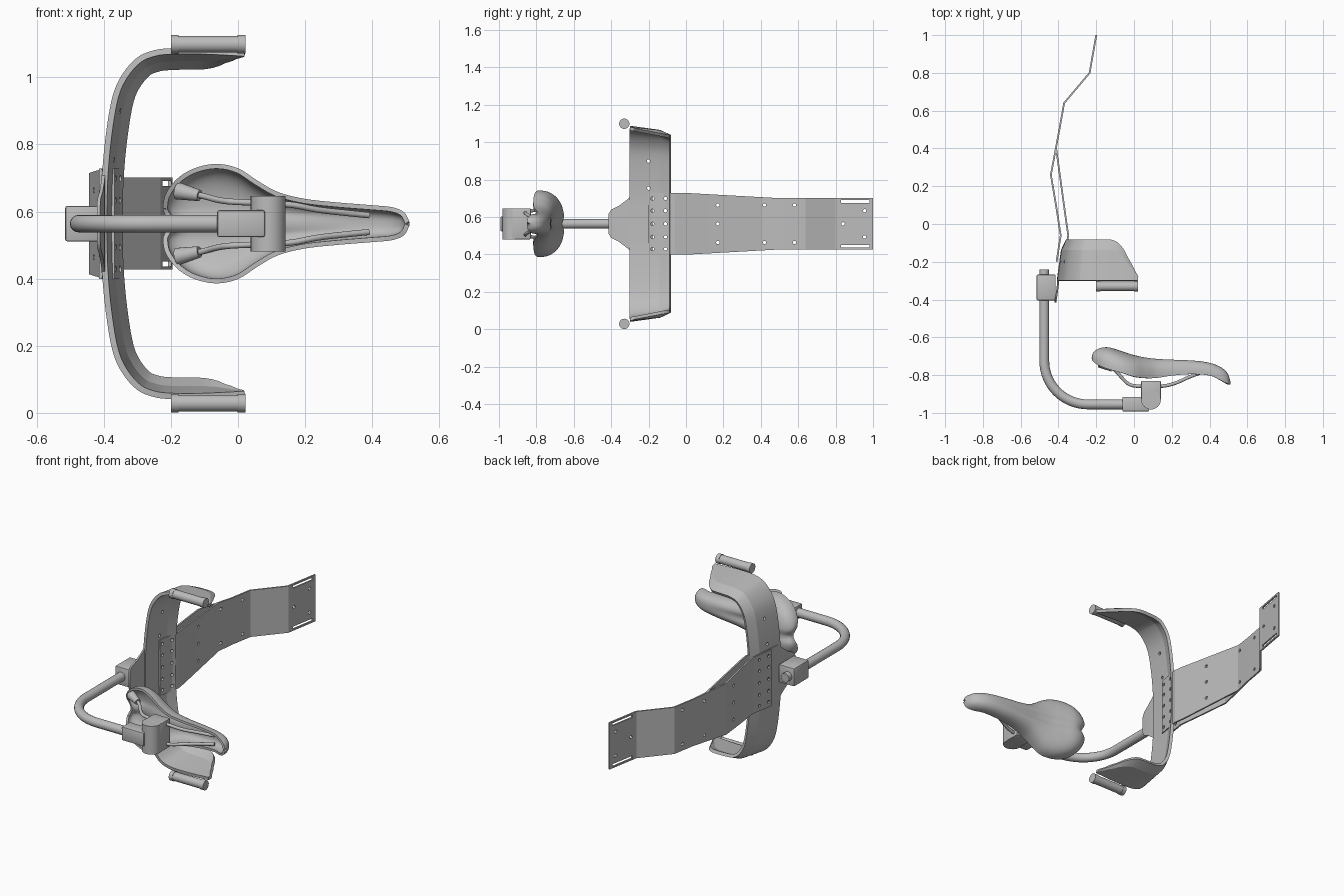
import bpy, bmesh, math
from mathutils import Vector, Matrix

if "Cube" in bpy.data.objects:
    bpy.data.objects.remove(bpy.data.objects["Cube"], do_unlink=True)

C = 0.564  # height of the mirror plane
GREY = bpy.data.materials.new("satin grey")
GREY.use_nodes = True
GREY.diffuse_color = (0.5, 0.5, 0.5, 1)
GREY.node_tree.nodes["Principled BSDF"].inputs["Base Color"].default_value = (0.5, 0.5, 0.5, 1)


def link(name, data):
    ob = bpy.data.objects.new(name, data)
    bpy.context.collection.objects.link(ob)
    return ob


def finish(ob, angle=35):
    """Apply modifiers, give the material and shade smooth with sharp edges."""
    dg = bpy.context.evaluated_depsgraph_get()
    me = bpy.data.meshes.new_from_object(ob.evaluated_get(dg))
    name = ob.name
    bpy.data.objects.remove(ob, do_unlink=True)
    ob = link(name, me)
    me.materials.clear()
    me.materials.append(GREY)
    bpy.ops.object.select_all(action='DESELECT')
    ob.select_set(True)
    bpy.context.view_layer.objects.active = ob
    bpy.ops.object.shade_smooth_by_angle(angle=math.radians(angle))
    return ob


def from_bm(name, bm):
    bmesh.ops.recalc_face_normals(bm, faces=bm.faces)
    me = bpy.data.meshes.new(name)
    bm.to_mesh(me)
    bm.free()
    return link(name, me)


def sheet(name, rows, thick, offset=0.0):
    """Thick sheet through equal rows of points."""
    bm = bmesh.new()
    grid = [[bm.verts.new(p) for p in row] for row in rows]
    for a, b in zip(grid, grid[1:]):
        for i in range(len(a) - 1):
            bm.faces.new((a[i], a[i + 1], b[i + 1], b[i]))
    ob = from_bm(name, bm)
    mod = ob.modifiers.new("thickness", 'SOLIDIFY')
    mod.thickness, mod.offset = thick, offset
    mod.use_even_offset = True
    return ob


def box(name, x, y, z, bevel=0.006):
    bm = bmesh.new()
    bmesh.ops.create_cube(bm, size=1)
    for v in bm.verts:
        v.co = [r[0] + (r[1] - r[0]) * (k + 0.5) for r, k in zip((x, y, z), v.co)]
    ob = from_bm(name, bm)
    mod = ob.modifiers.new("edge", 'BEVEL')
    mod.width, mod.segments = bevel, 2
    return finish(ob)


def add_rod(bm, a, b, r, r2=None, n=32):
    a, b = Vector(a), Vector(b)
    turn = (b - a).to_track_quat('Z', 'Y').to_matrix().to_4x4()
    bmesh.ops.create_cone(bm, cap_ends=True, segments=n, radius1=r, radius2=r2 or r,
                          depth=(b - a).length, matrix=Matrix.Translation((a + b) / 2) @ turn)


def rod(name, a, b, r, r2=None):
    bm = bmesh.new()
    add_rod(bm, a, b, r, r2)
    return finish(from_bm(name, bm))


def tube(name, pts, r, kind='POLY'):
    cu = bpy.data.curves.new(name, 'CURVE')
    cu.dimensions, cu.bevel_depth, cu.bevel_resolution = '3D', r, 6
    cu.use_fill_caps = True
    sp = cu.splines.new(kind)
    sp.points.add(len(pts) - 1)
    for p, co in zip(sp.points, pts):
        p.co = (*co, 1)
    if kind == 'NURBS':
        sp.order_u, sp.use_endpoint_u, sp.resolution_u = 3, True, 8
    return finish(link(name, cu), 60)


def spline(pts, n):
    """Smooth curve through the points, n steps per span."""
    P = [Vector(p) for p in pts]
    P = [2 * P[0] - P[1]] + P + [2 * P[-1] - P[-2]]
    out = []
    for a, b, c, d in zip(P, P[1:], P[2:], P[3:]):
        for i in range(n):
            t = i / n
            out.append(0.5 * (2 * b + (c - a) * t + (2 * a - 5 * b + 4 * c - d) * t * t
                              + (3 * b - a - 3 * c + d) * t ** 3))
    return out + [P[-2]]


# Cutter for the screw holes and strap slots
bm = bmesh.new()
spots = [(y, k) for y in (-0.18, -0.11) for k in (-.135, -.07, 0, .07, .135)]
spots += [(y, k) for y in (0.17, 0.42, 0.58) for k in (-.1, .1)]
spots += [(0.17, 0), (0.84, 0), (0.955, -.07), (0.955, .07), (-0.2, .19), (-0.2, .335)]
for y, k in spots:
    add_rod(bm, (-0.6, y, C + k), (-0.1, y, C + k), 0.009, n=12)
for s in (-1, 1):
    bmesh.ops.create_cube(bm, size=1, matrix=Matrix.Translation((-0.2, 0.905, C + s * 0.12))
                          @ Matrix.Diagonal((0.4, 0.15, 0.015, 1)))
cutter = from_bm("hole_cutter", bm)
cutter.hide_render = True


def pierce(ob):
    mod = ob.modifiers.new("holes", 'BOOLEAN')
    mod.operation, mod.object, mod.solver = 'DIFFERENCE', cutter, 'EXACT'
    return finish(ob, 8)


# Bent back plates: long outer strap and short inner strap
def half_height(y):
    return 0.165 - 0.028 * min(max(y / 0.5, 0), 1)


def strap(name, path):
    rows = [[(x, y, C + s * half_height(y)) for s in (-1, 1)] for x, y in path]
    return pierce(sheet(name, rows, 0.009))


strap("outer_back_plate", [(-.41, -.2), (-.388, -.06), (-.413, .1), (-.44, .26), (-.395, .5),
                           (-.37, .64), (-.235, .8), (-.2, 1.0)])
strap("inner_back_plate", [(-.372, -.2), (-.348, -.06), (-.357, 0), (-.412, .4)])

# C shaped arm band with a bent rear lip and swept ends
half = [(.02, .518), (-.05, .522), (-.13, .525), (-.2, .524), (-.25, .518), (-.3, .497), (-.345, .447),
        (-.375, .38), (-.395, .265), (-.407, .135), (-.41, 0)]
upper = spline(half, 4)
path = upper + [Vector((p.x, -p.y)) for p in reversed(upper[:-1])]
rear = spline([(-.15, -.085), (-.1, -.092), (-.06, -.13), (-.02, -.205), (.02, -.28)], 8)


def rear_edge(p):
    if p.x <= rear[0].x:
        return rear[0].y
    return min(rear, key=lambda q: abs(q.x - p.x)).y


rows = []
for i, p in enumerate(path):
    t = (path[min(i + 1, len(path) - 1)] - path[max(i - 1, 0)]).normalized()
    inward = Vector((-t.y, t.x))
    w = rear_edge(p)
    f = (w + 0.3) / 0.215
    row = []
    for y, off in ((-.3, 0.01), (-.3 + .16 * f, .01 + .022 * f), (w, .01 + .048 * f)):
        q = p + inward * off
        row.append((q.x, y, C + q.y))
    rows.append(row)
pierce(sheet("arm_band", rows, 0.018))

# Grip tubes with end collars
for s, side in ((1, "upper"), (-1, "lower")):
    z = C + s * 0.535
    rod(side + "_grip", (-.195, -.33, z), (.018, -.33, z), 0.025)
    for x in (-.2, -.001):
        rod(side + "_grip_collar", (x, -.33, z), (x + .023, -.33, z), 0.0275)

# Flared mounting tab and clamp block
tab = [(-.416, -.415, .05), (-.414, -.4, .075), (-.408, -.36, .095), (-.403, -.32, .125),
       (-.4, -.28, .16), (-.388, -.18, .16)]
finish(sheet("mounting_tab", [[(x, y, C - h), (x, y, C + h)] for x, y, h in tab], 0.01))
box("clamp_block", (-.515, -.415), (-.405, -.268), (C - .053, C + .053))

# Bent support tube
bend = [(-.245 + .23 * math.cos(a), -.725 + .23 * math.sin(a), C)
        for a in (math.pi + k * math.pi / 32 for k in range(17))]
tube("support_tube", [(-.475, -.24, C)] + bend + [(-.04, -.955, C)], 0.026)

# Seat clamp
box("seat_clamp_block", (-.062, .08), (-.992, -.915), (C - .04, C + .04))
rod("seat_clamp_barrel", (.09, -.93, C - .083), (.09, -.93, C + .083), 0.052)
box("seat_clamp_lug", (.038, .142), (-.93, -.83), (C - .083, C + .083), 0.004)

# Saddle rails and their sockets
for s, side in ((1, "upper"), (-1, "lower")):
    rail = [(-.15, -.745, .093), (-.1, -.77, .082), (-.06, -.82, .07), (-.02, -.857, .065),
            (.06, -.86, .062), (.16, -.86, .058), (.23, -.84, .042), (.3, -.805, .034), (.39, -.775, .025)]
    tube(side + "_saddle_rail", [(x, y, C + s * k) for x, y, k in rail], 0.009, 'NURBS')
    rod(side + "_rail_socket", (-.18, -.735, C + s * .098), (-.115, -.765, C + s * .084), 0.026, 0.017)

# Saddle shell: stations of (x, half width, top, rim)
stations = [(-.226, .045, -.70, -.71), (-.215, .09, -.673, -.73), (-.18, .135, -.654, -.752),
            (-.13, .165, -.652, -.77), (-.065, .178, -.672, -.788), (0, .165, -.692, -.808),
            (.06, .127, -.704, -.816), (.12, .094, -.71, -.815), (.2, .074, -.714, -.803),
            (.3, .063, -.72, -.795), (.4, .055, -.735, -.802), (.46, .049, -.758, -.828),
            (.495, .034, -.79, -.845), (.511, .006, -.835, -.85)]
rows = []
for x, w, top, rim in spline([Vector(s) for s in stations], 5):
    row = []
    for k in range(41):
        a = math.pi * k / 40
        c, h = math.cos(a), math.sin(a)
        z = w * math.copysign(abs(c) ** 0.8, c)
        groove = math.exp(-(z / 0.022) ** 2) * max(0, min(1, (0.35 - x) * 4))
        y = rim + (top - rim) * abs(h) ** 0.75 - 0.012 * groove * min(1, (top - rim) * 15)
        notch = 0.02 * math.exp(-(z / 0.03) ** 2) * max(0, min(1, (-0.12 - x) * 10))
        row.append((x + notch, y, C + z))
    rows.append(row)
saddle = sheet("saddle", rows, 0.014)
for p in saddle.data.polygons:
    p.use_smooth = True
# wall grows toward the hollow underside
mid = saddle.data.polygons[len(saddle.data.polygons) // 2]
saddle.modifiers["thickness"].offset = -1 if mid.normal.y > 0 else 1
saddle.modifiers["thickness"].use_even_offset = False
finish(saddle, 60)

bpy.data.objects.remove(cutter, do_unlink=True)
